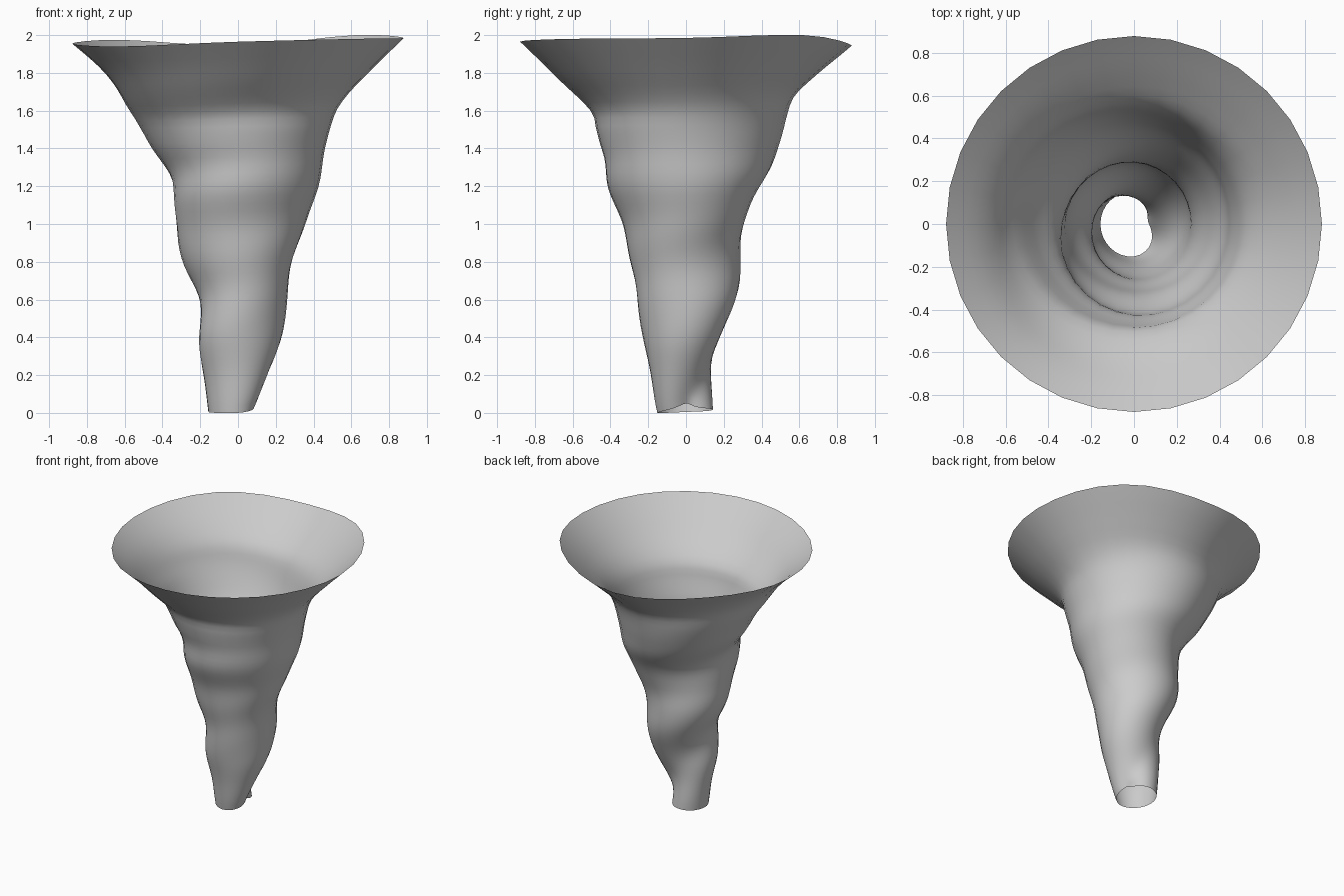
import bpy, bmesh, math

if "Cube" in bpy.data.objects:
    bpy.data.objects.remove(bpy.data.objects["Cube"])

SEGMENTS, RINGS = 32, 48


def curve(table, x):
    """Smooth interpolation through (x, value) points."""
    n = len(table)
    i = 0
    while i < n - 2 and x > table[i + 1][0]:
        i += 1

    def slope(k):
        a, b = table[max(k - 1, 0)], table[min(k + 1, n - 1)]
        return (b[1] - a[1]) / (b[0] - a[0])

    (x0, y0), (x1, y1) = table[i], table[i + 1]
    h = x1 - x0
    t = (x - x0) / h
    return (y0 * (1 + 2 * t) * (1 - t) ** 2 + slope(i) * h * t * (1 - t) ** 2
            + y1 * t * t * (3 - 2 * t) + slope(i + 1) * h * t * t * (t - 1))


# Funnel envelope: height, radius
ENVELOPE = [(0, .157), (.2, .19), (.4, .243), (.6, .288), (.8, .32), (1, .37), (1.2, .44),
            (1.4, .492), (1.6, .588), (1.8, .715), (1.97, .878)]
# Two grooves winding up the funnel: (height, angle) and (height, depth)
GROOVES = [
    ([(0, 12), (.3, 90), (.58, 172), (.8, 222), (1, 260), (1.4, 355), (1.57, 405), (1.7, 450), (1.97, 520)],
     [(0, .09), (.3, .073), (.6, .085), (.8, .035), (1, .036), (1.2, .02), (1.4, .03), (1.6, .06),
      (1.7, .065), (1.8, .035), (1.97, 0)]),
    ([(0, -200), (.4, -75), (.8, 40), (1, 112), (1.2, 155), (1.4, 222), (1.57, 270), (1.97, 360)],
     [(0, 0), (.4, .015), (.8, .045), (1, .07), (1.2, .11), (1.4, .052), (1.5, .06), (1.6, .085),
      (1.8, .015), (1.97, 0)]),
]
# Wavy rim and foot: angle, height
RIM = list(zip(range(-45, 406, 45), [1.98, 1.985, 2.0, 1.945, 1.975, 1.955, 1.94, 1.965, 1.98, 1.985, 2.0]))
FOOT = list(zip(range(-45, 406, 45), [.02, .05, .03, .02, .01, .005, 0, 0, .02, .05, .03]))


def radius(angle, z):
    r = curve(ENVELOPE, z)
    power = 2 + max(0, 1 - z / .5)
    for path, depth in GROOVES:
        d = math.radians(angle - curve(path, z))
        r -= curve(depth, z) * ((1 + math.cos(d)) / 2) ** power
    return r


# Twisted open funnel
bm = bmesh.new()
rings = []
for j in range(RINGS + 1):
    t = j / RINGS
    ring = []
    for i in range(SEGMENTS):
        deg = 360 * i / SEGMENTS
        a = math.radians(deg)
        r = radius(deg, 1.97 * t)
        low, high = curve(FOOT, deg), curve(RIM, deg)
        # wave of the ends fades out towards the middle
        z = 1.97 * t + low * (1 - t) ** 6 + (high - 1.97) * t ** 4
        ring.append(bm.verts.new((r * math.cos(a), r * math.sin(a), z)))
    rings.append(ring)
for lower, upper in zip(rings, rings[1:]):
    for i in range(SEGMENTS):
        k = (i + 1) % SEGMENTS
        face = bm.faces.new((lower[i], lower[k], upper[k], upper[i]))
        face.smooth = True
mesh = bpy.data.meshes.new("funnel")
bm.to_mesh(mesh)
bm.free()
bpy.context.collection.objects.link(bpy.data.objects.new("twisted_funnel", mesh))
